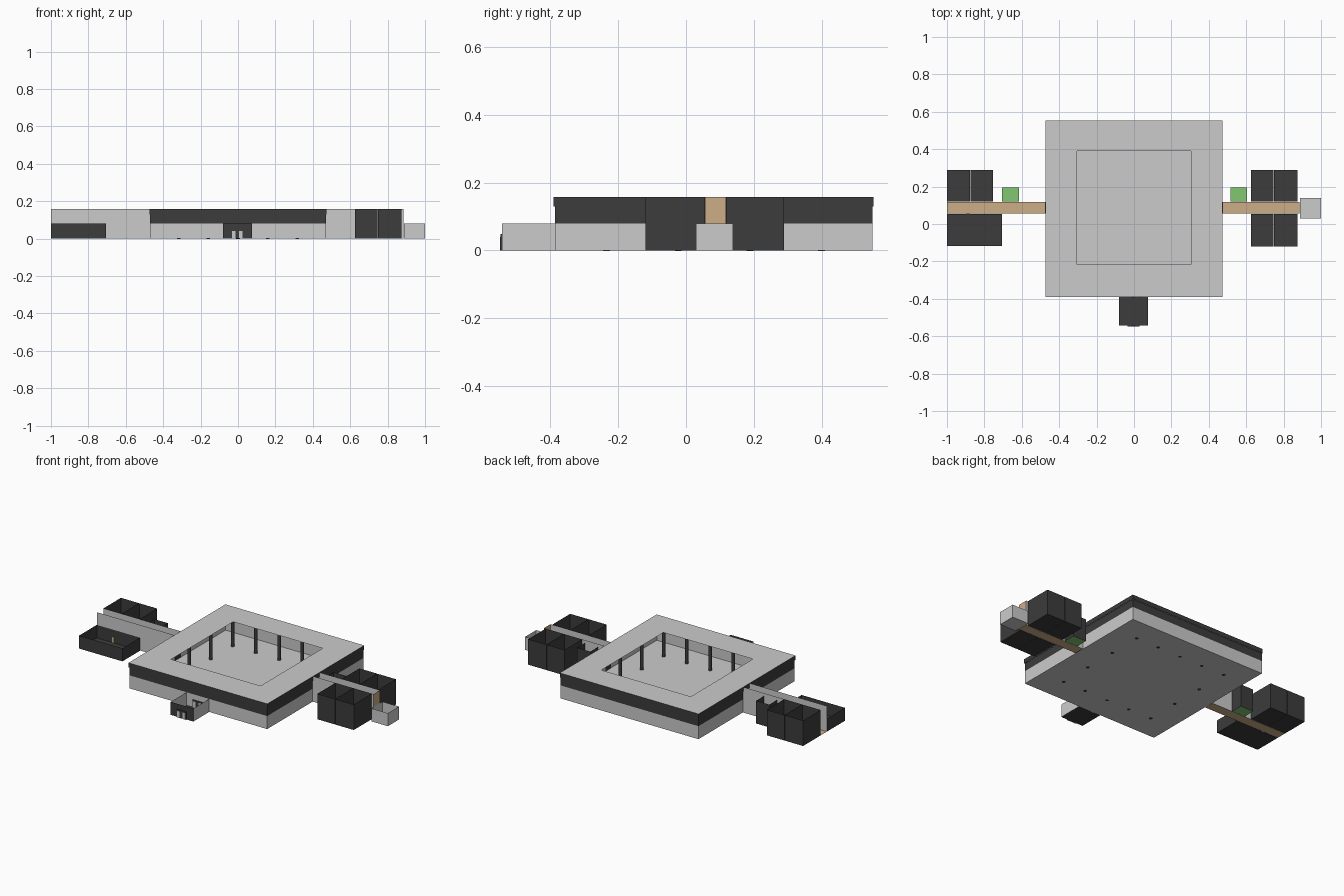
import bpy, bmesh

if "Cube" in bpy.data.objects:
    bpy.data.objects.remove(bpy.data.objects["Cube"])

def material(name, rgb):
    m = bpy.data.materials.new(name)
    m.diffuse_color = (*rgb, 1)
    m.use_nodes = True
    m.node_tree.nodes["Principled BSDF"].inputs["Base Color"].default_value = m.diffuse_color
    return m

DARK = material("dark", (0.045, 0.045, 0.045))
TAN = material("tan", (0.6, 0.42, 0.24))
GREEN = material("green", (0.22, 0.57, 0.16))
GREY = None

def quads(name, faces, mat):
    bm = bmesh.new()
    for f in faces:
        bm.faces.new([bm.verts.new(p) for p in f])
    bmesh.ops.remove_doubles(bm, verts=bm.verts, dist=1e-5)
    me = bpy.data.meshes.new(name)
    bm.to_mesh(me)
    bm.free()
    ob = bpy.data.objects.new(name, me)
    bpy.context.collection.objects.link(ob)
    if mat:
        me.materials.append(mat)
    return ob

def floor(name, x0, x1, y0, y1, mat, z=0.0):
    return quads(name, [[(x0, y0, z), (x1, y0, z), (x1, y1, z), (x0, y1, z)]], mat)

# sheet walls on chosen sides: f(ront) r(ight) b(ack) l(eft)
def walls(name, x0, x1, y0, y1, z0, z1, mat, sides="frbl"):
    ends = {"f": ((x0, y0), (x1, y0)), "r": ((x1, y0), (x1, y1)),
            "b": ((x1, y1), (x0, y1)), "l": ((x0, y1), (x0, y0))}
    return quads(name, [[(*ends[s][0], z0), (*ends[s][1], z0), (*ends[s][1], z1), (*ends[s][0], z1)]
                        for s in sides], mat)

def room(name, x0, x1, y0, y1, h, mat, floor_mat, sides="frbl"):
    floor(name + "_floor", x0, x1, y0, y1, floor_mat)
    walls(name + "_walls", x0, x1, y0, y1, 0, h, mat, sides)

def box(name, x0, x1, y0, y1, z0, z1, mat):
    bpy.ops.mesh.primitive_cube_add(size=1, location=((x0+x1)/2, (y0+y1)/2, (z0+z1)/2))
    ob = bpy.context.object
    ob.name = name
    ob.scale = (x1-x0, y1-y0, z1-z0)
    if mat:
        ob.data.materials.append(mat)

H, L = 0.157, 0.08   # full and low wall heights

# main hall: floor, light lower walls, dark upper walls, raised fascia
X0, X1, Y0, Y1 = -0.47, 0.47, -0.387, 0.55
floor("hall_floor", X0, X1, Y0, Y1, GREY)
walls("hall_lower_walls", X0, X1, Y0, Y1, 0, L, GREY)
walls("hall_upper_walls", X0, X1, Y0, Y1, L, 0.13, DARK)
walls("hall_fascia", X0-.003, X1+.003, Y0-.003, Y1+.003, 0.13, H, DARK)

# roof ring around the open courtyard
outer = [(X0-.003, Y0-.003), (X1+.003, Y0-.003), (X1+.003, Y1+.003), (X0-.003, Y1+.003)]
inner = [(-.305, -.216), (.305, -.216), (.305, .389), (-.305, .389)]
quads("hall_roof_ring", [[(*outer[i], H), (*outer[(i+1) % 4], H), (*inner[(i+1) % 4], H), (*inner[i], H)]
                         for i in range(4)], GREY)

# courtyard posts around the opening
for i in range(5):
    for j in range(4):
        if i in (0, 4) or j in (0, 3):
            bpy.ops.mesh.primitive_cylinder_add(vertices=16, radius=0.01, depth=H,
                location=(-.317 + .1585*i, -.234 + .2113*j, H/2 - .001))
            bpy.context.object.name = "courtyard_post"
            bpy.context.object.data.materials.append(DARK)

# corridors of both wings
C0, C1 = 0.056, 0.118
room("left_corridor", -1, X0, C0, C1, H, GREY, TAN, "fb")
room("right_corridor", X1, 0.885, C0, C1, H, GREY, TAN, "fb")
walls("right_corridor_end", X1, 0.885, C0, C1, 0, H, TAN, "r")

# dark side rooms, open at the top
for x0, x1 in ((.625, .745), (.749, .873)):
    room("right_front_room", x0, x1, -.12, C0-.002, H, DARK, DARK)
    room("right_back_room", x0, x1, C1+.002, .289, H, DARK, DARK)
for x0, x1 in ((-1, -.877), (-.874, -.753)):
    room("left_back_room", x0, x1, C1+.002, .289, H, DARK, DARK)
room("left_front_room", -1, -.705, -.118, C0-.002, L, DARK, DARK)

# end chamber
room("end_chamber", .888, 1, .03, .138, L, GREY, GREY)

# small rooms with a green floor
for x0 in (-.705, .515):
    room("green_room", x0, x0+.09, C1+.002, .195, 0.14, DARK, GREEN, "rbl")

# entrance porch: dark front, light sides
room("porch", -.079, .075, -.542, Y0, L, GREY, DARK, "rl")
walls("porch_front", -.079, .075, -.542, Y0, 0, L, DARK, "f")

# double door frames with light panels
for y in (-.544, -.391):
    box("door_frame", -.035, .03, y-.003, y+.002, 0, .048, DARK)
    for x in (-.023, .015):
        box("door_panel", x-.009, x+.009, y-.004, y+.003, 0, .04, GREY)

# side doors of hall and left front room
for x in (X0-.002, X1+.002):
    box("corridor_door", x-.003, x+.003, C0+.004, C1-.004, 0, .048, DARK)
box("left_room_door", -.895, -.88, C0-.005, C0+.002, 0, .035, TAN)
